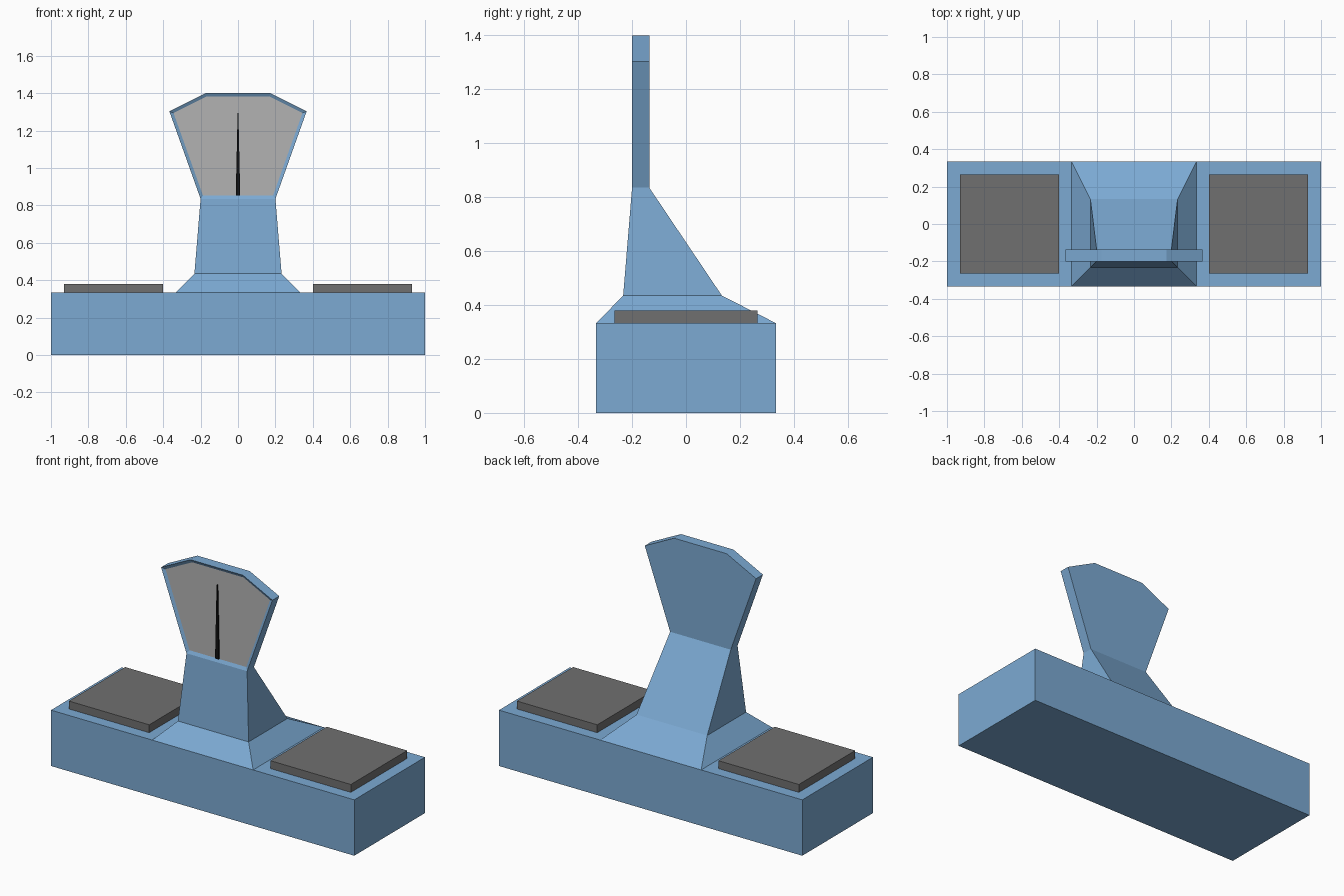
import bpy
import bmesh

if "Cube" in bpy.data.objects:
    bpy.data.objects.remove(bpy.data.objects["Cube"])


def material(name, rgb):
    m = bpy.data.materials.new(name)
    m.diffuse_color = (*rgb, 1)
    m.use_nodes = True
    m.node_tree.nodes["Principled BSDF"].inputs["Base Color"].default_value = m.diffuse_color
    return m


BLUE = material("blue_enamel", (0.2, 0.4, 0.65))
DARK = material("dark_grey", (0.16, 0.16, 0.16))
PALE = material("pale_grey", (0.45, 0.45, 0.45))
BLACK = material("black", (0.005, 0.005, 0.005))


def finish(name, bm, *mats):
    bmesh.ops.recalc_face_normals(bm, faces=bm.faces[:])
    mesh = bpy.data.meshes.new(name)
    bm.to_mesh(mesh)
    bm.free()
    for m in mats:
        mesh.materials.append(m)
    obj = bpy.data.objects.new(name, mesh)
    bpy.context.collection.objects.link(obj)
    return obj


def loft(sections, cx=0):
    """Closed stack of rectangles: (z, half width, front y, back y)."""
    bm = bmesh.new()
    rings = [[bm.verts.new((cx + sx * w, y, z)) for sx, y in
              ((-1, y0), (1, y0), (1, y1), (-1, y1))]
             for z, w, y0, y1 in sections]
    for a, b in zip(rings, rings[1:]):
        for i in range(4):
            j = (i + 1) % 4
            bm.faces.new((a[i], a[j], b[j], b[i]))
    bm.faces.new(rings[0][::-1])
    bm.faces.new(rings[-1])
    return bm, rings


# Base block
bm, _ = loft([(0, 1, -0.333, 0.333), (0.333, 1, -0.333, 0.333)])
finish("base", bm, BLUE)

# Weighing plates
for side, cx in (("left", -0.665), ("right", 0.665)):
    bm, _ = loft([(0.333, 0.265, -0.265, 0.265),
                  (0.38, 0.265, -0.265, 0.265)], cx)
    finish(side + "_plate", bm, DARK)

# Pedestal flaring into the dial head
bm, rings = loft([
    (0.333, 0.333, -0.333, 0.333),
    (0.435, 0.233, -0.233, 0.133),
    (0.835, 0.2, -0.2, -0.136),
    (1.303, 0.367, -0.2, -0.136),
    (1.4, 0.173, -0.2, -0.136),
])
# Merge the flat front and back of the head
shoulder = rings[3]
flat = [bm.edges.get((shoulder[0], shoulder[1])),
        bm.edges.get((shoulder[2], shoulder[3]))]
bmesh.ops.dissolve_edges(bm, edges=flat, use_verts=False)
bmesh.ops.recalc_face_normals(bm, faces=bm.faces[:])
# Inset the dial and sink it behind its rim
dial = next(f for f in bm.faces
            if len(f.verts) == 6 and f.calc_center_median().y < -0.19)
bmesh.ops.inset_region(bm, faces=[dial], thickness=0.018, use_even_offset=True)
dial.material_index = 1
bmesh.ops.translate(bm, verts=dial.verts[:], vec=(0, 0.01, 0))
finish("pedestal_and_dial", bm, BLUE, PALE)

# Tapered needle
bm, _ = loft([(0.854, 0.012, -0.199, -0.189), (1.295, 0.002, -0.199, -0.189)])
finish("needle", bm, BLACK)
